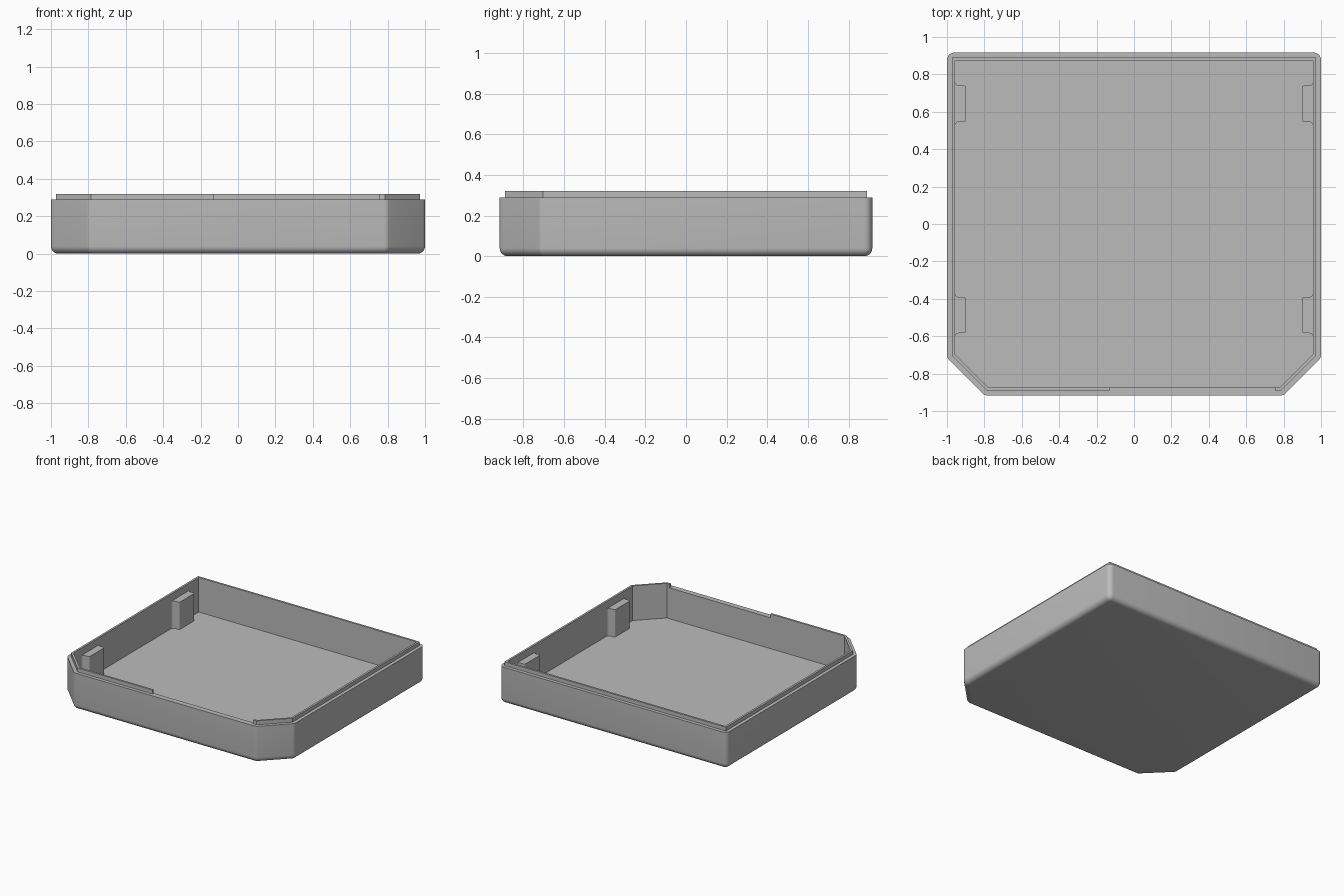
import bpy
import bmesh
from math import cos, sin, radians

if "Cube" in bpy.data.objects:
    bpy.data.objects.remove(bpy.data.objects["Cube"], do_unlink=True)

HALF_Y = 0.917      # half depth of the tray
CORNER_Y = 0.715    # where the cut front corners begin on the sides
RIM_Z, LIP_Z, FLOOR_Z, BOSS_Z = 0.29, 0.32, 0.045, 0.262
WALL = 0.043        # wall thickness including the lip
LEDGE = 0.027       # ledge left outside the lip
FILLET = 0.04       # outer edge rounding

grey = bpy.data.materials.new("plain_grey")
grey.use_nodes = True
colour = (0.5, 0.5, 0.5, 1.0)
grey.diffuse_color = colour
grey.node_tree.nodes["Principled BSDF"].inputs["Base Color"].default_value = colour


def finish(bm, name):
    """Clean up the mesh and turn it into a shaded object."""
    bmesh.ops.remove_doubles(bm, verts=bm.verts, dist=1e-5)
    bmesh.ops.recalc_face_normals(bm, faces=bm.faces)
    mesh = bpy.data.meshes.new(name)
    bm.to_mesh(mesh)
    bm.free()
    obj = bpy.data.objects.new(name, mesh)
    bpy.context.collection.objects.link(obj)
    mesh.materials.append(grey)
    bpy.ops.object.select_all(action="DESELECT")
    obj.select_set(True)
    bpy.context.view_layer.objects.active = obj
    bpy.ops.object.shade_smooth_by_angle(angle=radians(30))
    return obj


def outline(d):
    """Tray outline moved inwards by d, counterclockwise from the front."""
    w, h = 1 - d, HALF_Y - d
    c = CORNER_Y - 0.4142 * d
    a = 1 + CORNER_Y - HALF_Y - 0.4142 * d
    return [(a, -h), (w, -c), (w, h), (-w, h), (-w, -c), (-a, -h)]


def arc(cx, cy, r, start, end, steps=5):
    angles = [radians(start + (end - start) * i / steps) for i in range(steps + 1)]
    return [(cx + r * cos(t), cy + r * sin(t)) for t in angles]


def rounded(core, r):
    """Outline swept outwards by r with an arc at every corner."""
    turns = [-90, -45, 0, 90, 180, 225, 270]
    points = []
    for (x, y), start, end in zip(core, turns, turns[1:]):
        points += arc(x, y, r, start, end)
    return points


def prism(points, z0, z1, name):
    bm = bmesh.new()
    base = bm.faces.new([bm.verts.new((x, y, z0)) for x, y in points])
    top = bmesh.ops.extrude_face_region(bm, geom=[base], use_keep_orig=True)["geom"]
    verts = [v for v in top if isinstance(v, bmesh.types.BMVert)]
    bmesh.ops.translate(bm, verts=verts, vec=(0, 0, z1 - z0))
    return finish(bm, name)


# Tray: rounded underside, outer wall, rim, inner wall and floor
core, inner = outline(FILLET), outline(WALL)
layers = []
for i in range(7):
    t = radians(15 * i)
    layers.append((rounded(core, FILLET * sin(t)), FILLET * (1 - cos(t))))
layers += [(rounded(core, FILLET), RIM_Z),
           (rounded(inner, 0), RIM_Z),
           (rounded(inner, 0), FLOOR_Z)]
bm = bmesh.new()
rings = [[bm.verts.new((x, y, z)) for x, y in pts] for pts, z in layers]
for low, high in zip(rings, rings[1:]):
    n = len(low)
    for i in range(n):
        j = (i + 1) % n
        bm.faces.new((low[i], low[j], high[j], high[i]))
bm.faces.new(rings[0])
bm.faces.new(rings[-1])
finish(bm, "tray")

# Raised lip around the rim, open along part of the front
def lip_path(d):
    y = d - HALF_Y
    return [(0.755, y)] + outline(d) + [(-0.13, y)]

prism(lip_path(LEDGE) + lip_path(WALL)[::-1], RIM_Z, LIP_Z, "rim_lip")

# Four bosses on the inside of the side walls, flared where they meet the wall
wall_x = 1 - WALL
for side, sign in (("left", 1), ("right", -1)):
    for place, yc in (("back", 0.643), ("front", -0.487)):
        half = arc(wall_x - 0.02, 0.117, 0.02, 0, -90) + arc(0.91, 0.085, 0.012, 90, 180)
        profile = half + [(x, -y) for x, y in reversed(half)]
        prism([(sign * x, yc + y) for x, y in profile],
              FLOOR_Z, BOSS_Z, f"{place}_{side}_boss")
